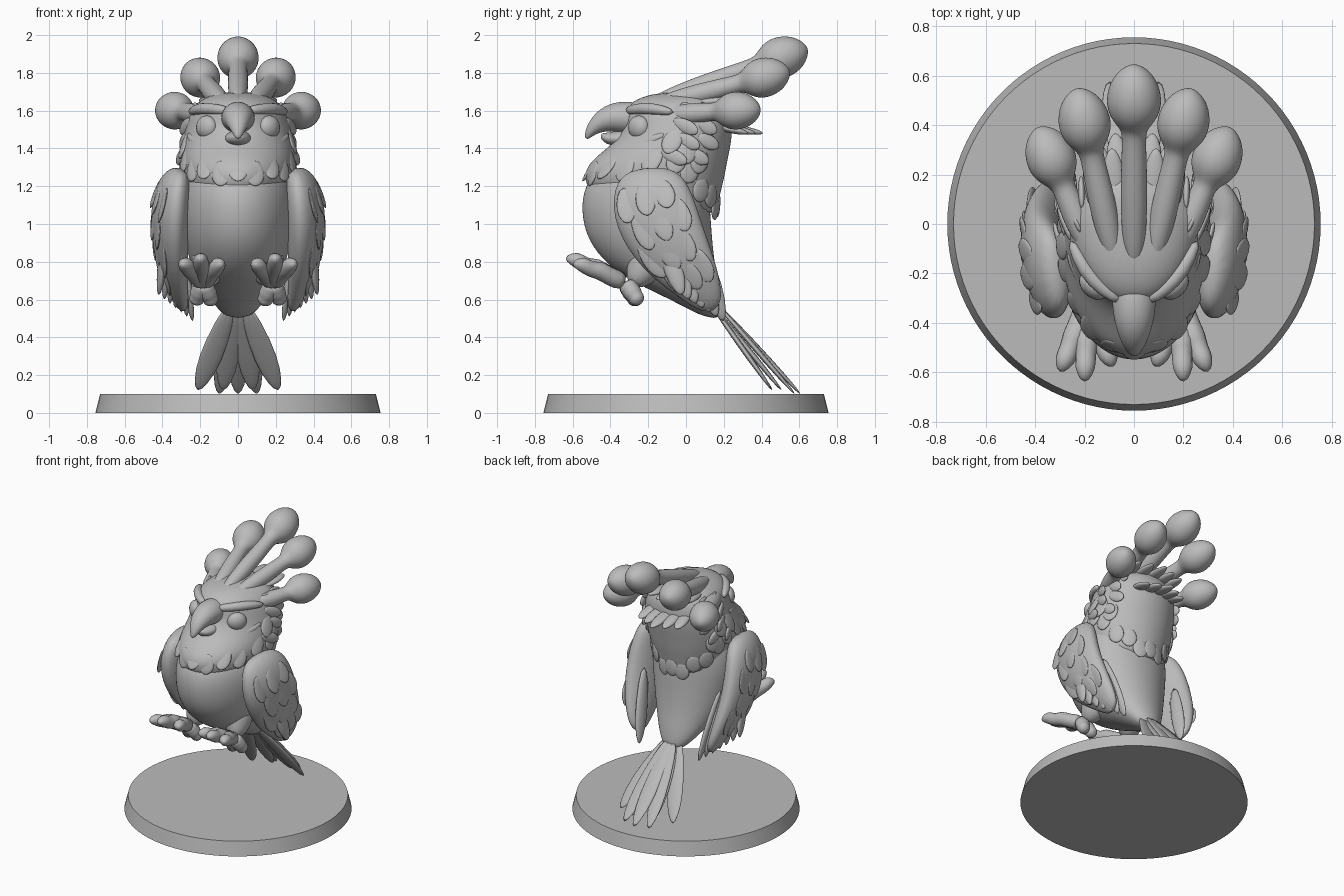
import bpy, bmesh
from math import sin, cos, pi, sqrt
from mathutils import Vector as V, Matrix

old = bpy.data.objects.get("Cube")
if old:
    bpy.data.objects.remove(old)

GREY = (0.5, 0.5, 0.5, 1)
stone = bpy.data.materials.new("plain grey")
stone.use_nodes = True
stone.diffuse_color = GREY
stone.node_tree.nodes["Principled BSDF"].inputs["Base Color"].default_value = GREY


def finish(bm, name, mirror=False, levels=1):
    """Turn a bmesh into a smooth object, mirrored over x when asked."""
    bmesh.ops.recalc_face_normals(bm, faces=bm.faces)
    for f in bm.faces:
        f.smooth = True
    me = bpy.data.meshes.new(name)
    bm.to_mesh(me)
    bm.free()
    me.materials.append(stone)
    ob = bpy.data.objects.new(name, me)
    bpy.context.collection.objects.link(ob)
    if mirror:
        ob.modifiers.new("mirror", 'MIRROR').use_mirror_merge = False
    if levels:
        sub = ob.modifiers.new("smooth", 'SUBSURF')
        sub.levels = sub.render_levels = levels


def skin(bm, rings):
    """Bridge rings of points and cap both ends."""
    rows = [[bm.verts.new(p) for p in r] for r in rings]
    n = len(rows[0])
    for a, b in zip(rows, rows[1:]):
        for i in range(n):
            j = (i + 1) % n
            bm.faces.new((a[i], a[j], b[j], b[i]))
    bm.faces.new(rows[0][::-1])
    bm.faces.new(rows[-1])


def frame(pts, i, side):
    t = (pts[min(i + 1, len(pts) - 1)] - pts[max(i - 1, 0)]).normalized()
    s = (side - t * side.dot(t)).normalized()
    return s, t.cross(s)


def loft(bm, pts, widths, heights=None, side=(1, 0, 0), n=10):
    """Elliptical tube along a path."""
    pts, side = [V(p) for p in pts], V(side)
    rings = []
    for i, p in enumerate(pts):
        s, u = frame(pts, i, side)
        w, h = widths[i], (heights or widths)[i]
        rings.append([p + s * w * cos(2 * pi * k / n) + u * h * sin(2 * pi * k / n)
                      for k in range(n)])
    skin(bm, rings)


def feather(bm, a, b, w, h, side=(1, 0, 0)):
    a, b = V(a), V(b)
    pts = [a.lerp(b, t) for t in (0, 0.45, 0.8, 1)]
    loft(bm, pts, [w * k for k in (0.5, 1, 0.9, 0.2)],
         [h * k for k in (0.6, 1, 0.8, 0.3)], side, 8)


def shell_point(ring, a):
    """Egg-shaped horizontal section; angle 0 points forward."""
    z, front, mid, back, half = ring
    depth = mid - front if cos(a) > 0 else back - mid
    return V((half * sin(a), mid - depth * cos(a), z))


def shell(name, rings, n=24):
    bm = bmesh.new()
    skin(bm, [[shell_point(r, 2 * pi * k / n) for k in range(n)] for r in rings])
    finish(bm, name, levels=2)


def on_shell(rings, z, a):
    for lo, hi in zip(rings, rings[1:]):
        if z <= hi[0]:
            break
    t = (z - lo[0]) / (hi[0] - lo[0])
    return shell_point([p + (q - p) * t for p, q in zip(lo, hi)], a)


# Round stand
bpy.ops.mesh.primitive_cone_add(vertices=96, radius1=0.755, radius2=0.73, depth=0.1,
                                location=(0, 0, 0.05))
stand = bpy.context.object
stand.name = "stand"
stand.data.materials.append(stone)
bpy.ops.object.shade_smooth_by_angle()

# Body and head: height, front, middle, back, half width
body = [(0.5, 0.1, 0.15, 0.2, 0.07), (0.6, -0.08, 0.08, 0.19, 0.145),
        (0.68, -0.26, 0, 0.175, 0.2), (0.78, -0.42, -0.06, 0.155, 0.25),
        (0.92, -0.53, -0.1, 0.14, 0.29), (1.07, -0.56, -0.1, 0.13, 0.31),
        (1.2, -0.545, -0.1, 0.12, 0.3), (1.32, -0.45, -0.1, 0.12, 0.25)]
head = [(1.02, -0.36, -0.06, 0.155, 0.22), (1.15, -0.5, -0.08, 0.18, 0.265),
        (1.24, -0.55, -0.08, 0.205, 0.295), (1.33, -0.52, -0.06, 0.22, 0.305),
        (1.42, -0.39, -0.02, 0.24, 0.295), (1.52, -0.32, 0.02, 0.25, 0.28),
        (1.6, -0.33, 0.02, 0.24, 0.255), (1.66, -0.28, 0, 0.2, 0.2),
        (1.7, -0.14, 0.02, 0.12, 0.1)]
shell("body", body)
shell("head", head)

# Scalloped collar, lowest at the back, doubled behind the cheeks
bm = bmesh.new()
count = 20
for row in range(2):
    for k in range(count):
        a = 2 * pi * (k + row / 2) / count
        if row and not -0.7 < cos(a) < 0.35:
            continue
        edge = 1.28 - 0.07 * max(cos(a), 0) - 0.26 * max(-cos(a), 0) + row * 0.09
        edge += 0.014 * (-1) ** k
        side = V((cos(a), sin(a), 0))
        out = V((sin(a), -cos(a), 0))
        feather(bm, on_shell(head, edge + 0.14, a) - out * 0.015,
                on_shell(head, edge, a) + out * 0.008, 0.062, 0.016, side)
finish(bm, "collar_feathers")

# Cheek feathers sweeping backwards
bm = bmesh.new()
for row in range(4):
    z = 1.36 + row * 0.08
    for col in range(2):
        a = pi * (0.5 + 0.13 * col + 0.04 * (row % 2))
        out = V((sin(a), -cos(a), 0))
        feather(bm, on_shell(head, z + 0.03, a - 0.28) - out * 0.012,
                on_shell(head, z - 0.035, a + 0.25) + out * 0.03, 0.045, 0.018, (0, 0, 1))
finish(bm, "cheek_feathers", True)

# Hooked beak and lower jaw
bm = bmesh.new()
loft(bm, [(0, -0.2, 1.55), (0, -0.31, 1.565), (0, -0.4, 1.565), (0, -0.46, 1.535),
          (0, -0.505, 1.495), (0, -0.53, 1.45)],
     [0.09, 0.097, 0.084, 0.062, 0.038, 0.012], [0.08, 0.095, 0.08, 0.057, 0.032, 0.012])
finish(bm, "upper_beak", levels=2)
bm = bmesh.new()
loft(bm, [(0, -0.26, 1.46), (0, -0.37, 1.45), (0, -0.43, 1.455), (0, -0.45, 1.475)],
     [0.08, 0.075, 0.048, 0.015], [0.045, 0.045, 0.03, 0.01])
finish(bm, "lower_beak", levels=2)

# Eyes with ridges above and below
bm = bmesh.new()
place = Matrix.Translation((0.166, -0.25, 1.512)) @ Matrix.Rotation(0.8, 4, 'Z')
bmesh.ops.create_uvsphere(bm, u_segments=20, v_segments=12, radius=1,
                          matrix=place @ Matrix.Diagonal((0.066, 0.045, 0.062, 1)))
finish(bm, "eyes", True, 0)
bm = bmesh.new()
loft(bm, [(0.05, -0.31, 1.6), (0.12, -0.27, 1.607), (0.2, -0.19, 1.615), (0.26, -0.06, 1.59)],
     [0.025, 0.03, 0.035, 0.02], side=(0, 0, 1))
loft(bm, [(0.08, -0.32, 1.45), (0.15, -0.28, 1.415), (0.22, -0.21, 1.425), (0.265, -0.1, 1.48)],
     [0.03, 0.034, 0.034, 0.02], side=(0, 0, 1))
finish(bm, "eye_ridges", True)


# Crest plumes ending in egg-shaped bulbs
def plume(bm, start, centre, r):
    start, centre = V(start), V(centre)
    d = (centre - start).normalized()
    bend = start.lerp(centre, 0.38) + V((0, 0, -0.005))
    tip = [centre + d * r * k for k in (-1.5, -1.1, -0.65, 0, 0.75, 1.2, 1.38)]
    loft(bm, [start, bend] + tip,
         [0.035, 0.062, 0.048, r * 0.5, r * 0.93, r * 1.1, r * 0.9, r * 0.5, r * 0.12], n=12)


bm = bmesh.new()
plume(bm, (0, -0.2, 1.635), (0, 0.5, 1.88), 0.11)
finish(bm, "middle_plume", levels=2)
bm = bmesh.new()
plume(bm, (0.07, -0.18, 1.63), (0.2, 0.41, 1.775), 0.105)
plume(bm, (0.16, -0.14, 1.58), (0.335, 0.265, 1.6), 0.1)
finish(bm, "side_plumes", True, 2)

# Loose feathers behind the crest
bm = bmesh.new()
for k in range(-2, 3):
    feather(bm, (0.06 * k, 0.12, 1.53), (0.075 * k, 0.41 - 0.04 * abs(k), 1.48), 0.05, 0.026)
    feather(bm, (0.07 * k, 0.02, 1.64), (0.09 * k, 0.34 - 0.03 * abs(k), 1.66), 0.05, 0.025)
finish(bm, "crest_feathers")

# Wings: a domed blade along a swept path
path = [V(p) for p in ((0.3, -0.2, 1.295), (0.335, -0.2, 1.22), (0.36, -0.17, 1.06),
                       (0.362, -0.07, 0.86), (0.335, 0.06, 0.69), (0.29, 0.15, 0.54))]
chord = [0.11, 0.2, 0.235, 0.205, 0.14, 0.06]
dome = [0.04, 0.09, 0.103, 0.092, 0.065, 0.028]
sweep = V((0.15, 1, 0))
bm = bmesh.new()
loft(bm, path, chord, dome, sweep, 14)
finish(bm, "wings", True, 2)


def on_wing(t, c):
    i = min(int(t), len(path) - 2)
    ends = []
    for j in (i, i + 1):
        s, u = frame(path, j, sweep)
        ends.append(path[j] + s * c * chord[j] + u * dome[j] * sqrt(1 - c * c))
    return ends[0].lerp(ends[1], t - i)


bm = bmesh.new()
for row in range(4):
    for col in range(3):
        c = -0.6 + 0.5 * col + 0.2 * (row % 2)
        t = 1.1 + row * 0.7
        feather(bm, on_wing(t, c) - V((0.02, 0, 0)),
                on_wing(t + 0.95, c), 0.062, 0.013, sweep)
finish(bm, "wing_coverts", True)

bm = bmesh.new()
for k in range(7):
    t = k / 6
    feather(bm, (0.31 + 0.07 * t, 0.04 - 0.18 * t, 0.98),
            (0.24 + 0.18 * t, 0.2 - 0.22 * t, 0.48 + 0.14 * t), 0.06, 0.028, sweep)
finish(bm, "flight_feathers", True)

# Fanned tail in two layers
bm = bmesh.new()
for k in (-1, 0, 1):
    feather(bm, (0.02 * k, 0.16, 0.58), (0.1 * k, 0.61 - 0.03 * abs(k), 0.095), 0.066, 0.018)
for x, y in ((0.215, 0.46), (0.08, 0.51)):
    for m in (-1, 1):
        feather(bm, (0.15 * x * m, 0.13, 0.58), (x * m, y, 0.115), 0.07, 0.018)
finish(bm, "tail_feathers")

# Thighs, legs and gripping toes
bm = bmesh.new()
loft(bm, [(0.13, -0.15, 0.92), (0.14, -0.2, 0.82), (0.16, -0.24, 0.73), (0.18, -0.29, 0.68)],
     [0.07, 0.12, 0.09, 0.04])
finish(bm, "thighs", True, 2)
bm = bmesh.new()
ankle = V((0.185, -0.32, 0.69))
for tip in ((0.085, -0.58, 0.79), (0.2, -0.64, 0.82), (0.3, -0.6, 0.79),
            (0.13, -0.25, 0.57), (0.23, -0.24, 0.575)):
    tip = V(tip)
    lift = V((0, 0, 0.02 if tip.y < ankle.y else 0))
    pts = [ankle, ankle.lerp(tip, 0.3), ankle.lerp(tip, 0.5) + lift,
           ankle.lerp(tip, 0.66), ankle.lerp(tip, 0.82) + lift, tip]
    loft(bm, pts, [0.06, 0.05, 0.056, 0.042, 0.05, 0.014], n=8)
finish(bm, "feet", True)
